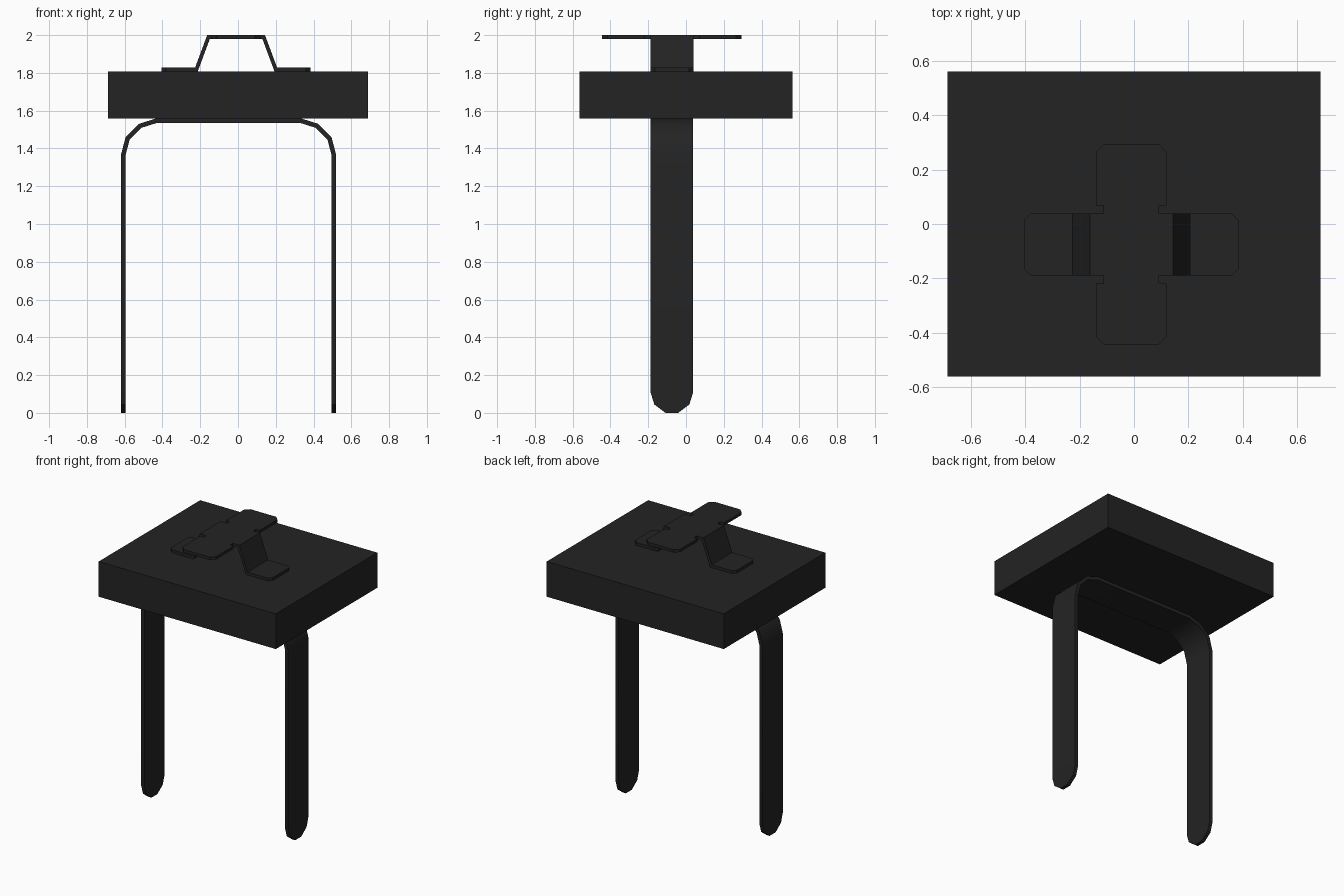
import bpy, bmesh, math
from mathutils import Vector

cube = bpy.data.objects.get("Cube")
if cube:
    bpy.data.objects.remove(cube, do_unlink=True)

black = bpy.data.materials.new("matte black")
black.use_nodes = True
colour = (0.017, 0.017, 0.017, 1)
black.diffuse_color = colour
black.node_tree.nodes["Principled BSDF"].inputs["Base Color"].default_value = colour

MID_Y = -0.075   # centre line of the strap and the bracket
CLIP_X = -0.01   # middle of the bracket
STRAP_X = -0.05  # middle of the strap


def finish(name, bm, smooth=False):
    bmesh.ops.recalc_face_normals(bm, faces=bm.faces[:])
    mesh = bpy.data.meshes.new(name)
    bm.to_mesh(mesh)
    bm.free()
    mesh.materials.append(black)
    obj = bpy.data.objects.new(name, mesh)
    bpy.context.collection.objects.link(obj)
    if smooth:
        bpy.ops.object.select_all(action='DESELECT')
        obj.select_set(True)
        bpy.context.view_layer.objects.active = obj
        bpy.ops.object.shade_smooth_by_angle(angle=math.radians(35))
    return obj


def ribbon(name, half, cx, thick, smooth=False):
    """Bent band from (x, z, half width) stations; mirrored in x, z is the outer side."""
    path = half + [(-x, z, w) for x, z, w in reversed(half)]
    pts = [Vector((x, z)) for x, z, w in path]
    bm = bmesh.new()
    rings = []
    for i, p in enumerate(pts):
        before = (p - pts[i - 1]).normalized() if i else (pts[1] - p).normalized()
        after = (pts[i + 1] - p).normalized() if i < len(pts) - 1 else before
        t = (before + after).normalized()
        inner = p + Vector((t.y, -t.x)) * thick / t.dot(before)
        w = path[i][2]
        rings.append([bm.verts.new((cx + q.x, MID_Y + s * w, q.y))
                      for q, s in ((p, -1), (p, 1), (inner, 1), (inner, -1))])
    for a, b in zip(rings, rings[1:]):
        for k in range(4):
            n = (k + 1) % 4
            bm.faces.new((a[k], a[n], b[n], b[k]))
    bm.faces.new(rings[0])
    bm.faces.new(rings[-1])
    return finish(name, bm, smooth)


# Block
bm = bmesh.new()
bmesh.ops.create_cube(bm, size=1)
bmesh.ops.scale(bm, vec=(1.374, 1.125, 0.247), verts=bm.verts)
bmesh.ops.translate(bm, vec=(0, 0, 1.683), verts=bm.verts)
finish("block", bm)

# Strap with rounded leg tips and faceted bends
ribbon("strap", [(-0.57, 0, 0.033), (-0.57, 0.045, 0.093), (-0.57, 0.11, 0.113),
                 (-0.57, 1.365, 0.113), (-0.545, 1.46, 0.113), (-0.475, 1.53, 0.113),
                 (-0.38, 1.56, 0.113)], STRAP_X, 0.024, True)

# Raised bracket with chamfered feet
ribbon("bracket", [(-0.395, 1.828, 0.09), (-0.37, 1.828, 0.114), (-0.217, 1.828, 0.114),
                   (-0.153, 2.0, 0.114)], CLIP_X, 0.02)

# Tabs on a narrow neck, in front of and behind the bracket
tab = [(0.102, 0.114), (0.102, 0.144), (0.13, 0.144), (0.13, 0.34), (0.1, 0.37)]
outline = tab + [(-x, y) for x, y in reversed(tab)]
for name, side in (("front_tab", -1), ("back_tab", 1)):
    bm = bmesh.new()
    face = bm.faces.new([bm.verts.new((CLIP_X + x, MID_Y + side * y, 1.98)) for x, y in outline])
    grown = bmesh.ops.extrude_face_region(bm, geom=[face])["geom"]
    bmesh.ops.translate(bm, vec=(0, 0, 0.02),
                        verts=[v for v in grown if isinstance(v, bmesh.types.BMVert)])
    finish(name, bm)
